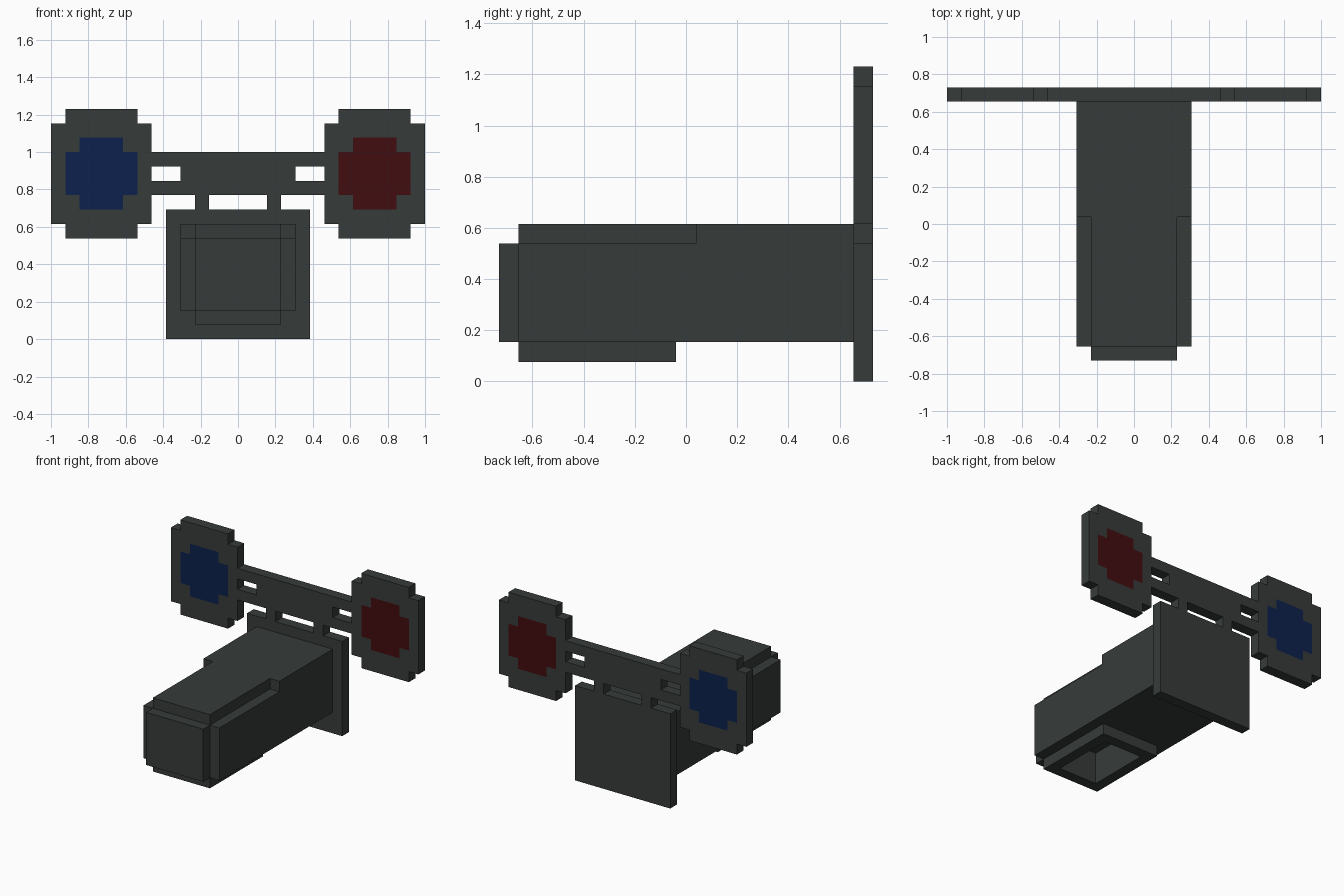
import bpy, bmesh
from mathutils import Vector

if "Cube" in bpy.data.objects:
    bpy.data.objects.remove(bpy.data.objects["Cube"])

U = 1 / 13  # the model sits on a grid of 26 x 19 x 16 units


def material(name, rgb):
    m = bpy.data.materials.new(name)
    m.diffuse_color = (*rgb, 1)
    m.use_nodes = True
    m.node_tree.nodes["Principled BSDF"].inputs["Base Color"].default_value = m.diffuse_color
    return m


GREY = material("dark grey", (0.037, 0.044, 0.042))
BLUE = material("deep blue", (0.004, 0.015, 0.074))
RED = material("deep red", (0.054, 0.004, 0.005))


def add_object(name, bm, mats):
    bmesh.ops.recalc_face_normals(bm, faces=bm.faces)
    me = bpy.data.meshes.new(name)
    bm.to_mesh(me)
    bm.free()
    for m in mats:
        me.materials.append(m)
    ob = bpy.data.objects.new(name, me)
    bpy.context.collection.objects.link(ob)
    return ob


def extrude_y(bm, y0, y1):
    ret = bmesh.ops.extrude_face_region(bm, geom=bm.faces[:], use_keep_orig=True)
    verts = [g for g in ret["geom"] if isinstance(g, bmesh.types.BMVert)]
    bmesh.ops.translate(bm, verts=verts, vec=Vector((0, (y1 - y0) * U, 0)))


def prism(name, profile, y0, y1):
    """Extrude an XZ outline along y."""
    bm = bmesh.new()
    bm.faces.new([bm.verts.new((x * U, y0 * U, z * U)) for x, z in profile])
    extrude_y(bm, y0, y1)
    return add_object(name, bm, [GREY])


def box(name, x0, x1, y0, y1, z0, z1):
    return prism(name, [(x0, z0), (x1, z0), (x1, z1), (x0, z1)], y0, y1)


def panel(name, xs, zs, rule, mats):
    """One-unit-thick panel of square cells; rule gives a material slot or None."""
    bm = bmesh.new()
    for x in xs:
        for z in zs:
            slot = rule(x + 0.5, z + 0.5)
            if slot is None:
                continue
            corners = [(x, z), (x + 1, z), (x + 1, z + 1), (x, z + 1)]
            f = bm.faces.new([bm.verts.new((a * U, 8.5 * U, b * U)) for a, b in corners])
            f.material_index = slot
    bmesh.ops.remove_doubles(bm, verts=bm.verts, dist=0.001)
    extrude_y(bm, 8.5, 9.5)
    # merge the cells into clean flat faces
    bmesh.ops.recalc_face_normals(bm, faces=bm.faces)
    bmesh.ops.dissolve_limit(bm, angle_limit=0.01, verts=bm.verts, edges=bm.edges,
                             delimit={"MATERIAL"})
    return add_object(name, bm, mats)


# Signal lamps: stepped panel with a stepped coloured centre on both sides
def lamp_rule(centre):
    def rule(x, z):
        dx, dz = abs(x - centre), abs(z - 11.5)
        if dx > 2.5 and dz > 3.5:
            return None
        return int((dx < 2.5 and dz < 1.5) or (dx < 1.5 and dz < 2.5))
    return rule


panel("left_blue_lamp", range(-13, -6), range(7, 16), lamp_rule(-9.5), [GREY, BLUE])
panel("right_red_lamp", range(6, 13), range(7, 16), lamp_rule(9.5), [GREY, RED])


# Crossbar with two slots, standing on two short posts
def bracket_rule(x, z):
    if z < 10:
        return 0 if 2 < abs(x) < 3 else None
    return None if 11 < z < 12 and abs(x) > 4 else 0


panel("lamp_bracket", range(-6, 6), range(9, 13), bracket_rule, [GREY])

# Mounting plate behind the body
box("mounting_plate", -5, 5, 8.5, 9.5, 0, 9)

# Body: plain rear half, front half with notched upper edges, front cap
box("rear_body", -4, 4, 0.5, 8.5, 2, 8)
front = prism("front_body", [(-4, 2), (4, 2), (4, 7), (3, 7), (3, 8), (-3, 8), (-3, 7), (-4, 7)],
              -8.5, 0.5)
box("front_cap", -3, 3, -9.5, -8.5, 2, 7)

# Rim under the body with a recess cut up into it
rim = box("underside_rim", -3, 3, -8.5, -0.5, 1, 2)
cutter = box("recess_cutter", -2, 2, -7.5, -1.5, 0, 4)
cutter.hide_render = True
cutter.display_type = "WIRE"
for ob in (front, rim):
    mod = ob.modifiers.new("recess", "BOOLEAN")
    mod.operation = "DIFFERENCE"
    mod.solver = "EXACT"
    mod.object = cutter
